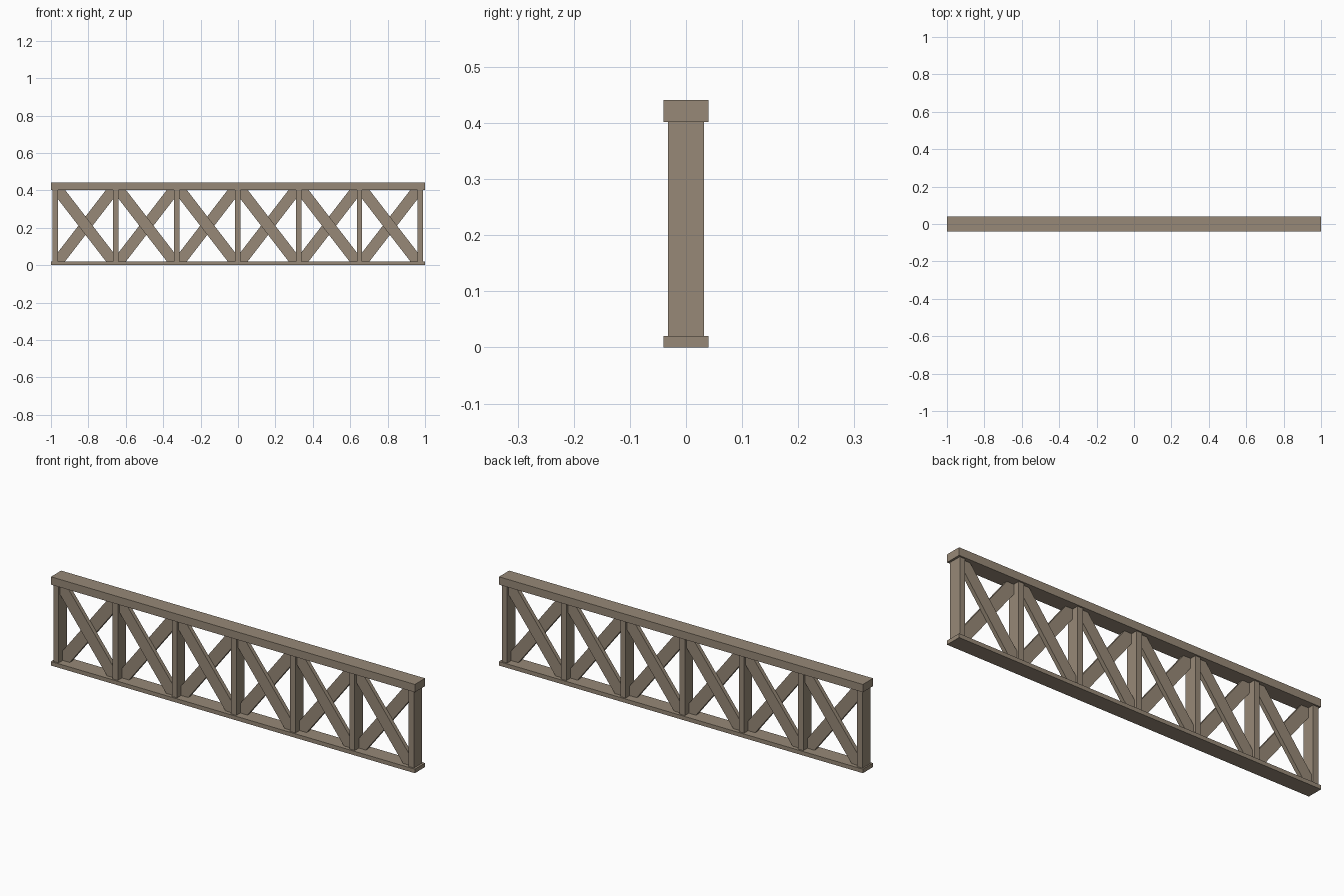
import bpy, bmesh

if "Cube" in bpy.data.objects:
    bpy.data.objects.remove(bpy.data.objects["Cube"])

# One weathered wood colour
wood = bpy.data.materials.new("weathered wood")
wood.diffuse_color = (0.31, 0.25, 0.185, 1)
wood.use_nodes = True
wood.node_tree.nodes["Principled BSDF"].inputs["Base Color"].default_value = wood.diffuse_color


def prism(name, outline, y0, y1):
    """Extrude an x-z outline along y."""
    bm = bmesh.new()
    face = bm.faces.new([bm.verts.new((x, y0, z)) for x, z in outline])
    ext = bmesh.ops.extrude_face_region(bm, geom=[face])
    for v in ext["geom"]:
        if isinstance(v, bmesh.types.BMVert):
            v.co.y = y1
    bmesh.ops.recalc_face_normals(bm, faces=bm.faces)
    mesh = bpy.data.meshes.new(name)
    bm.to_mesh(mesh)
    bm.free()
    mesh.materials.append(wood)
    ob = bpy.data.objects.new(name, mesh)
    bpy.context.collection.objects.link(ob)


def box(name, x0, x1, y, z0, z1):
    prism(name, [(x0, z0), (x1, z0), (x1, z1), (x0, z1)], -y, y)


# Rails
Z0, Z1 = 0.02, 0.402
box("bottom_rail", -1, 1, 0.04, 0, Z0)
box("top_rail", -1, 1, 0.04, Z1, 0.441)

# Posts
HALF = 0.0145
posts = [-0.978 + 0.3255 * i for i in range(7)]
for i, x in enumerate(posts):
    box(f"post_{i + 1}", x - HALF, x + HALF, 0.032, Z0, Z1)

# Crossed braces, ends trimmed square to posts and rails
CX, CZ = 0.039, 0.048
for i in range(6):
    a, b = posts[i] + HALF, posts[i + 1] - HALF
    falling = [(a, Z1), (a, Z1 - CZ), (b - CX, Z0),
               (b, Z0), (b, Z0 + CZ), (a + CX, Z1)]
    rising = [(a + b - x, z) for x, z in falling]
    prism(f"front_brace_{i + 1}", falling, -0.02, 0)
    prism(f"back_brace_{i + 1}", rising, 0, 0.02)
